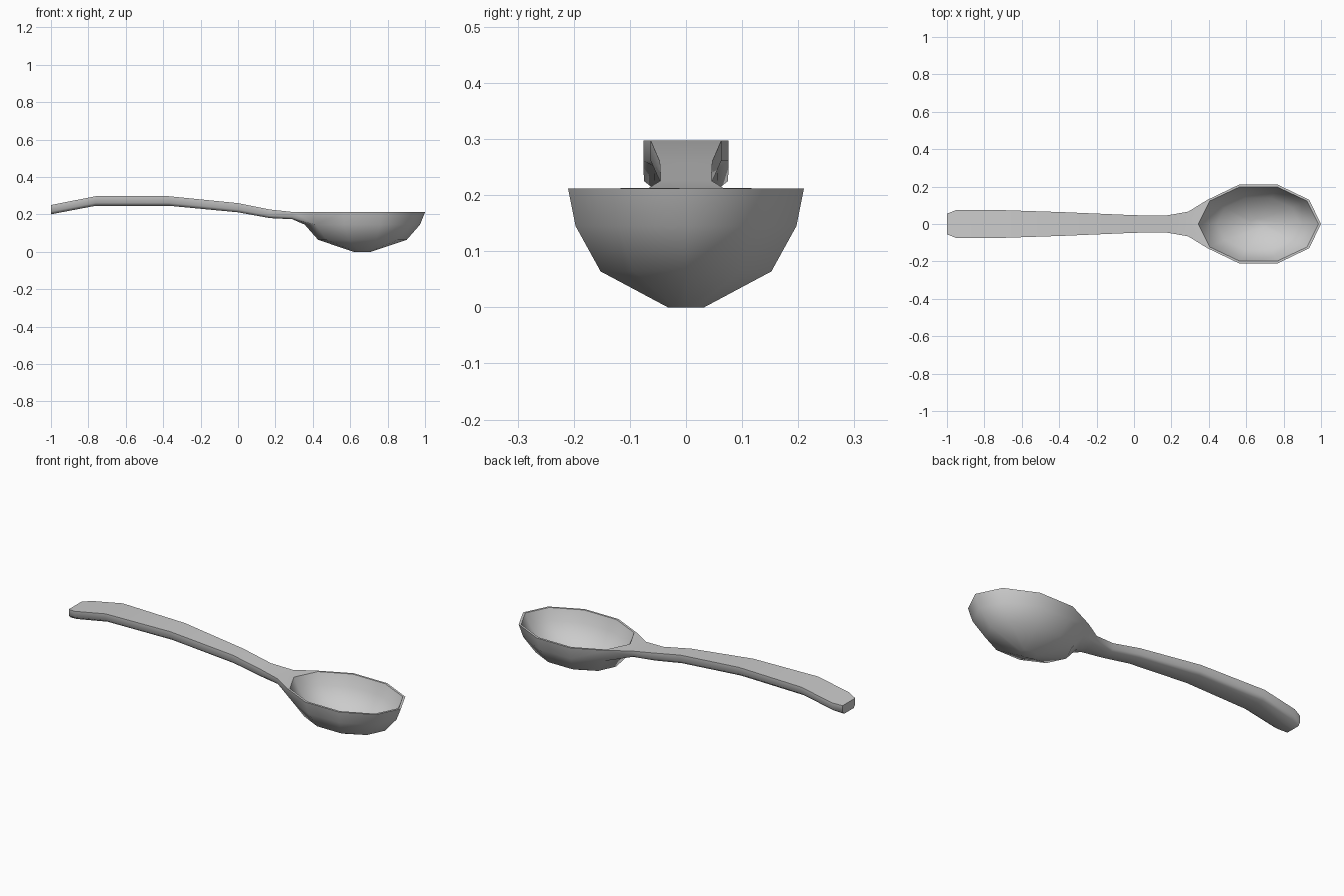
import bpy, bmesh, math

if "Cube" in bpy.data.objects:
    bpy.data.objects.remove(bpy.data.objects["Cube"])

bm = bmesh.new()
N, CX = 10, 0.665


def bowl_ring(rx, ry, z):
    return [bm.verts.new((CX + rx * math.cos(2 * math.pi * i / N),
                          ry * math.sin(2 * math.pi * i / N), z)) for i in range(N)]


def bridge(a, b, skip=()):
    n = len(a)
    for i in range(n):
        if i in skip:
            continue
        j = (i + 1) % n
        face = list(dict.fromkeys((a[i], a[j], b[j], b[i])))
        if len(face) > 2:
            bm.faces.new(face)


# Bowl: outer rings from the bottom up, over the rim, then down the inside
rings = [bowl_ring(*r) for r in [
    (0.047, 0.034, 0.0), (0.237, 0.160, 0.064), (0.308, 0.207, 0.145), (0.335, 0.221, 0.212),
    (0.322, 0.209, 0.212), (0.290, 0.190, 0.150), (0.222, 0.146, 0.078), (0.044, 0.031, 0.018)]]
for k in range(len(rings) - 1):
    bridge(rings[k], rings[k + 1], (4, 5) if k == 2 else ())   # gap for the neck
bm.faces.new(rings[0])
bm.faces.new(rings[-1])


# Handle: eight-point sections (x, half width, bottom z, top z)
def section(x, w, lo, hi):
    side = lo + 0.3 * (hi - lo)
    pts = [(w, hi), (0, hi), (-w, hi), (-w, side),
           (-0.75 * w, lo), (0, lo), (0.75 * w, lo), (w, side)]
    return [bm.verts.new((x, y, z)) for y, z in pts]


stations = [(-1.0, 0.055, 0.200, 0.250), (-0.95, 0.075, 0.210, 0.260),
            (-0.76, 0.076, 0.246, 0.297), (-0.37, 0.063, 0.246, 0.297),
            (0.0, 0.047, 0.211, 0.260), (0.17, 0.045, 0.180, 0.226),
            (0.29, 0.066, 0.174, 0.213)]
secs = [section(*s) for s in stations]
bm.faces.new(secs[0])
for a, b in zip(secs, secs[1:]):
    bridge(a, b)

# Neck: join the last section to the gap in the bowl wall
rim, low = rings[3], rings[2]
bridge(secs[-1], [rim[4], rim[5], rim[6], low[6], low[6], low[5], low[4], low[4]])

bmesh.ops.recalc_face_normals(bm, faces=bm.faces[:])
mesh = bpy.data.meshes.new("spoon")
bm.to_mesh(mesh)
bm.free()
spoon = bpy.data.objects.new("spoon", mesh)
bpy.context.collection.objects.link(spoon)
bpy.context.view_layer.objects.active = spoon
spoon.select_set(True)
bpy.ops.object.shade_smooth_by_angle(angle=math.radians(65))
